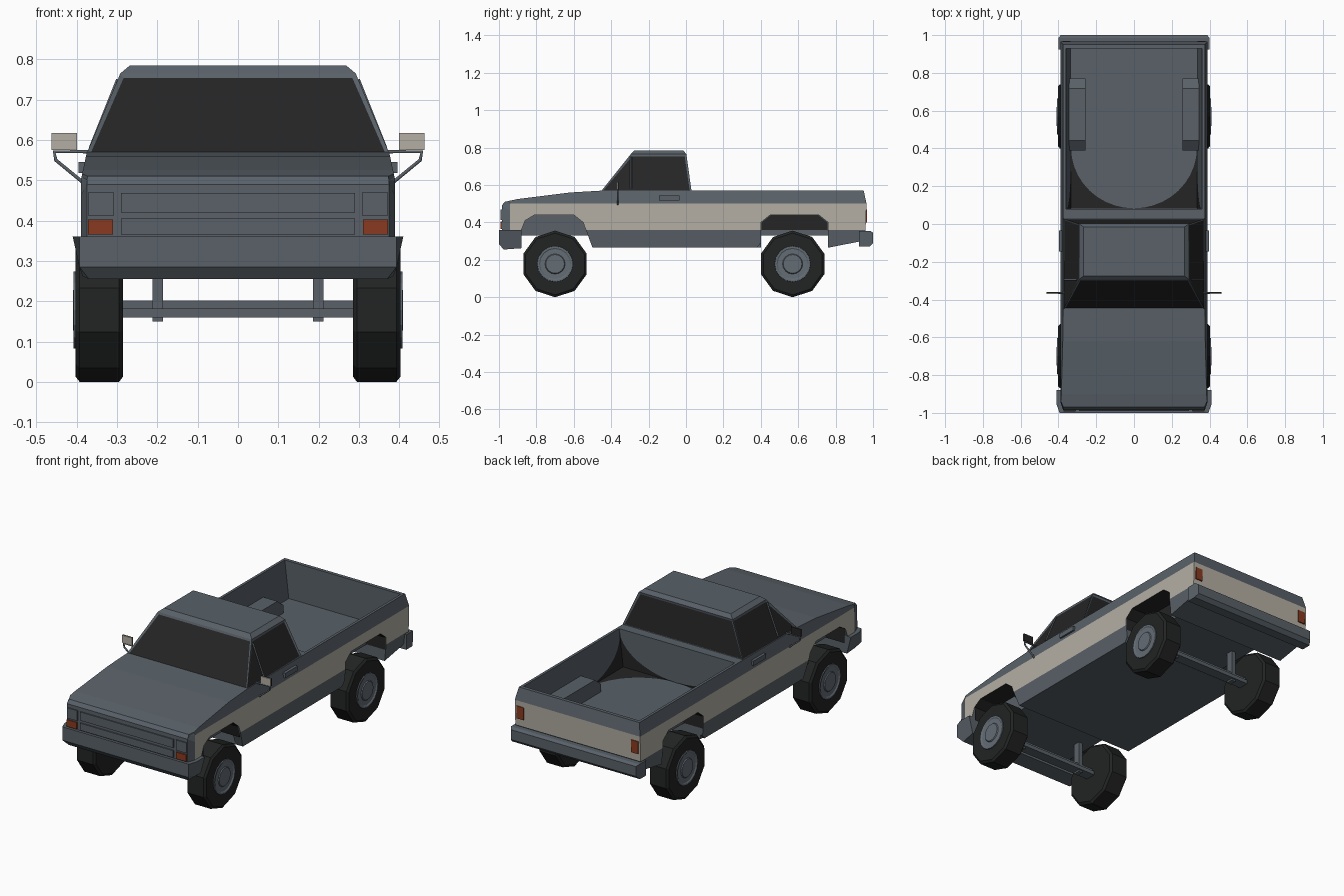
import bpy, bmesh, math
from mathutils import Vector

cube = bpy.data.objects.get("Cube")
if cube:
    bpy.data.objects.remove(cube, do_unlink=True)


def material(name, *rgb):
    m = bpy.data.materials.new(name)
    m.use_nodes = True
    m.diffuse_color = (*rgb, 1)
    m.node_tree.nodes["Principled BSDF"].inputs["Base Color"].default_value = (*rgb, 1)
    return m


slate = material("slate_paint", .10, .12, .14)
cream = material("cream_stripe", .46, .43, .37)
black = material("black_trim", .018, .018, .018)
rubber = material("tyre_rubber", .016, .017, .017)
steel = material("wheel_steel", .125, .15, .175)
amber = material("amber_lens", .25, .042, .014)


def finish(name, bm, mats, mirror=False, normals=True):
    if normals:
        bmesh.ops.recalc_face_normals(bm, faces=bm.faces)
    me = bpy.data.meshes.new(name)
    bm.to_mesh(me)
    bm.free()
    ob = bpy.data.objects.new(name, me)
    bpy.context.collection.objects.link(ob)
    for m in mats:
        me.materials.append(m)
    if mirror:
        ob.modifiers.new("mirror", 'MIRROR')
    return ob


def prism(outline, x0, x1):
    """Extrude a (y, z) outline along x."""
    bm = bmesh.new()
    face = bm.faces.new([bm.verts.new((x0, y, z)) for y, z in outline])
    ext = bmesh.ops.extrude_face_region(bm, geom=[face])["geom"]
    bmesh.ops.translate(bm, vec=(x1 - x0, 0, 0),
                        verts=[v for v in ext if isinstance(v, bmesh.types.BMVert)])
    bmesh.ops.recalc_face_normals(bm, faces=bm.faces)
    return bm


def box(name, x, y, z, mat, mirror=False):
    outline = [(y[0], z[0]), (y[1], z[0]), (y[1], z[1]), (y[0], z[1])]
    return finish(name, prism(outline, *x), [mat], mirror)


def lathe(name, rings, n, centre, mat):
    """Rings of (x, radius) about an axle along x, capped at both ends."""
    bm = bmesh.new()
    loops = [[bm.verts.new((x, centre[0] + r * math.sin(2 * math.pi * i / n),
                            centre[1] + r * math.cos(2 * math.pi * i / n)))
              for i in range(n)] for x, r in rings]
    for a, b in zip(loops, loops[1:]):
        for i in range(n):
            j = (i + 1) % n
            bm.faces.new((a[i], a[j], b[j], b[i]))
    bm.faces.new(loops[0])
    bm.faces.new(loops[-1])
    return finish(name, bm, [mat], True)


def rod(name, points, radius, mat):
    for side, s in (("left", 1), ("right", -1)):
        cu = bpy.data.curves.new(name, 'CURVE')
        cu.dimensions = '3D'
        cu.bevel_depth = radius
        cu.bevel_resolution = 1
        sp = cu.splines.new('POLY')
        sp.points.add(len(points) - 1)
        for p, (x, y, z) in zip(sp.points, points):
            p.co = (s * x, y, z, 1)
        cu.materials.append(mat)
        ob = bpy.data.objects.new(side + "_" + name, cu)
        bpy.context.collection.objects.link(ob)


def paint_stripe(bm):
    """Cut the stripe lines and colour the side and tail faces between them."""
    bmesh.ops.triangulate(bm, faces=bm.faces)
    for co, no in (((0, 0, .36), (0, 0, 1)), ((0, 0, .5), (0, 0, 1)), ((0, -.94, 0), (0, 1, 0))):
        bmesh.ops.bisect_plane(bm, geom=bm.verts[:] + bm.edges[:] + bm.faces[:],
                               plane_co=co, plane_no=no)
    bm.normal_update()
    for f in bm.faces:
        c, n = f.calc_center_median(), f.normal
        if .36 < c.z < .5 and c.y > -.94 and (n.x > .5 or (n.y > .5 and c.y > .94)):
            f.material_index = 1
        elif n.z < -.2 and c.z > .38:
            f.material_index = 2


# Body sides with wheel arches
hood = [(-.985, .49), (-.97, .51), (-.9, .525), (-.62, .56), (-.45, .57)]
tail = [(.95, .57), (.965, .5), (.96, .36), (.94, .30), (.76, .265)]
rear_arch = [(.76, .40), (.71, .44), (.45, .44), (.40, .40)]
front_arch = [(-.55, .40), (-.60, .44), (-.81, .44), (-.86, .41)]
outline = ([(-.985, .36)] + hood + tail + rear_arch + [(.40, .29), (.38, .265), (-.50, .265)]
           + front_arch + [(-.88, .36)])
bm = prism(outline, .335, .39)
paint_stripe(bm)
for v in bm.verts:
    y, z = v.co.y, v.co.z
    if v.co.x > .36:
        v.co.x -= .015 * max(0, z - .5) / .07 + .1 * max(0, .36 - z) + (.015 if y < -.96 else 0)
    else:
        v.co.x += .025 * max(0, z - .36) / .21
finish("body_side", bm, [slate, cream, black], True, False)

# Core of the body: nose, cabin floor, bed floor and tailgate
finish("hood", prism([(-.985, .33)] + hood + [(-.45, .44), (-.88, .44), (-.88, .33)],
                     -.37, .37), [slate])
finish("cabin_base", prism([(-.50, .265), (-.50, .5), (-.45, .57), (.08, .57), (.08, .36),
                            (.40, .36), (.40, .265)], -.37, .37), [slate])
box("engine_bay_floor", (-.27, .27), (-.88, -.45), (.33, .45), slate)
box("bed_floor", (-.27, .27), (.40, .76), (.33, .36), slate)
bm = prism([(.76, .36), (.93, .36), (.93, .57)] + tail, -.37, .37)
paint_stripe(bm)
finish("tailgate", bm, [slate, cream, black], False, False)


# Wheel wells, open below and outward, with bed humps over the rear pair
def well(name, arch, x0, x1, scale, mat):
    mid = (arch[0][0] + arch[-1][0]) / 2
    pts = [(arch[0][0], .33)] + arch + [(arch[-1][0], .33)]
    bm = prism([(mid + (y - mid) * scale, .33 + (z - .33) * scale) for y, z in pts], x0, x1)
    drop = [f for f in bm.faces if f.normal.z < -.9 or f.normal.x > .9]
    bmesh.ops.delete(bm, geom=drop, context='FACES')
    finish(name, bm, [mat], True, False)


well("rear_wheel_well", rear_arch, .265, .387, .985, black)
well("front_wheel_well", [(-.53, .33)] + front_arch, .265, .387, .985, black)
well("bed_hump", rear_arch, .257, .345, 1.06, slate)

# Dark curved patches in the forward corners of the bed
bm = bmesh.new()
corner = Vector((.333, .083, .363))
across, along, up = Vector((-.333, 0, 0)), Vector((0, .32, 0)), Vector((.022, 0, .19))
for a, b in ((across, along), (across, up), (along, up)):
    pts = []
    for i in range(11):
        t = math.pi / 2 * i / 10
        pts.append(bm.verts.new(corner + a * (1 - math.cos(t)) + b * (1 - math.sin(t))))
    c = bm.verts.new(corner)
    for p, q in zip(pts, pts[1:]):
        f = bm.faces.new((c, p, q))
        f.normal_update()
        if f.normal.dot(Vector((-1, 1, 1))) < 0:
            f.normal_flip()
finish("bed_corner_patch", bm, [black], True, False)

# Cab with inset windows
bm = bmesh.new()
levels = [(.565, .376, -.455, .03), (.765, .292, -.295, .002), (.785, .268, -.275, -.015)]
rings = [[bm.verts.new(p) for p in ((-x, f, z), (x, f, z), (x, b, z), (-x, b, z))]
         for z, x, f, b in levels]
panes = []
for k in range(2):
    for i in range(4):
        j = (i + 1) % 4
        face = bm.faces.new((rings[k][i], rings[k][j], rings[k + 1][j], rings[k + 1][i]))
        if k == 0:
            panes.append(face)
bm.faces.new(rings[2])
bmesh.ops.recalc_face_normals(bm, faces=bm.faces)
bmesh.ops.inset_individual(bm, faces=panes, thickness=.014, depth=-.004)
for f in panes:
    f.material_index = 1
finish("cab", bm, [slate, black], False, False)
rod("window_divider", [(.366, -.295, .58), (.298, -.295, .75)], .005, slate)

# Bumpers
bm = prism([(-.88, .36), (-.955, .36), (-1, .36), (-1, .285), (-.975, .255), (-.88, .262)],
           -.41, .41)
for v in bm.verts:
    v.co.x *= (.94 if v.co.z < .28 else 1) * (.96 if v.co.y < -.96 else 1)
finish("front_bumper", bm, [slate])
bm = prism([(.925, .355), (.985, .355), (1, .345), (1, .29), (.98, .27), (.925, .27)], -.4, .4)
for v in bm.verts:
    v.co.x *= .97 if v.co.y > .99 else 1
finish("rear_bumper", bm, [slate])

# Grille panels and lamps
for name, z in (("upper_grille", (.42, .468)), ("lower_grille", (.365, .405))):
    box(name, (-.29, .29), (-.991, -.984), z, slate)
box("headlight", (.307, .372), (-.991, -.984), (.412, .47), slate, True)
box("turn_signal", (.31, .372), (-.992, -.984), (.365, .403), amber, True)
box("tail_light", (.335, .378), (.96, .968), (.40, .47), amber, True)

# Door handles and mirrors
box("door_handle", (.375, .396), (-.145, -.035), (.518, .545), slate, True)
box("mirror_face", (.40, .463), (-.371, -.366), (.575, .617), cream, True)
box("mirror_back", (.40, .463), (-.366, -.36), (.575, .617), black, True)
rod("mirror_arm", [(.385, -.365, .495), (.452, -.365, .55), (.456, -.365, .571),
                   (.365, -.365, .571)], .005, slate)

# Wheels, axles and spring brackets
for place, y in (("front", -.70), ("rear", .57)):
    hub = (y, .178)
    lathe(place + "_tyre", [(.285, .165), (.295, .178), (.393, .178), (.403, .165)],
          10, hub, rubber)
    lathe(place + "_rim", [(.39, .098), (.408, .095), (.408, .086), (.404, .08),
                           (.404, .054), (.409, .05)], 16, hub, steel)
    box(place + "_axle", (-.29, .29), (y - .03, y + .03), (.16, .182), slate)
    box(place + "_axle_tube", (-.29, .29), (y - .015, y + .015), (.18, .202), slate)
    box(place + "_spring_bracket", (.186, .212), (y - .02, y + .02), (.15, .335), slate, True)
